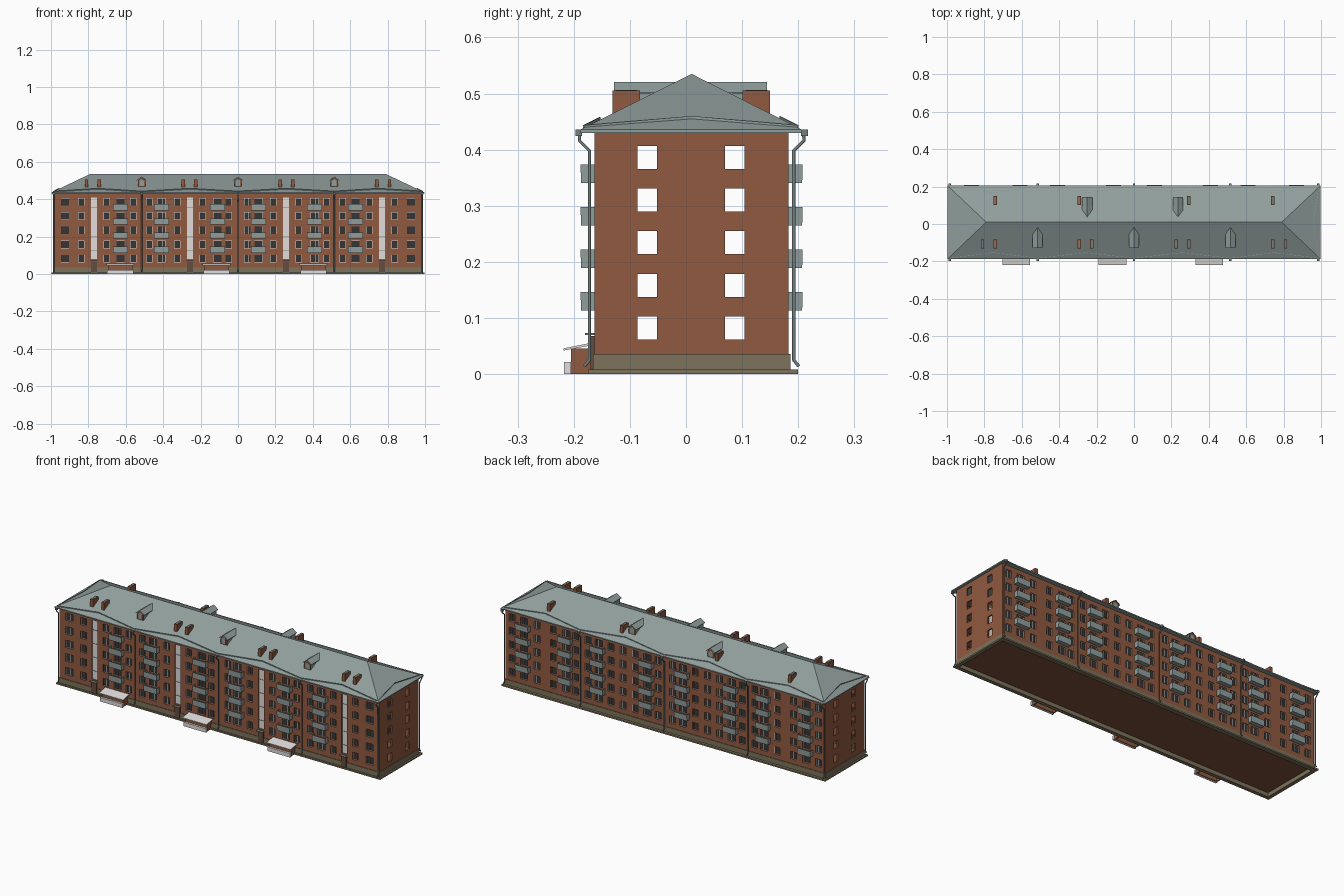
import bpy, bmesh, math
from mathutils import Vector

if "Cube" in bpy.data.objects:
    bpy.data.objects.remove(bpy.data.objects["Cube"])


def mat(name, r, g, b):
    m = bpy.data.materials.new(name)
    m.diffuse_color = (r, g, b, 1)
    m.use_nodes = True
    m.node_tree.nodes["Principled BSDF"].inputs["Base Color"].default_value = m.diffuse_color
    return m


BRICK = mat("red_brick", 0.28, 0.1, 0.05)
ROOF = mat("grey_sheet_metal", 0.28, 0.345, 0.335)
PIPE = mat("pipe_metal", 0.17, 0.21, 0.205)
STONE = mat("olive_plinth", 0.205, 0.171, 0.105)
WHITE = mat("white_paint", 0.75, 0.73, 0.72)
GLASS = mat("dark_glass", 0.035, 0.035, 0.036)
DOOR = mat("brown_door", 0.12, 0.075, 0.05)
FLOOR = mat("brown_floor", 0.2, 0.08, 0.045)

YF, YB, XE = -0.163, 0.183, 0.985        # wall planes
Z0, Z1 = 0.035, 0.432                    # wall bottom and top
ROWS = [0.062 + 0.0758 * i for i in range(5)]
WH = 0.041                               # window height
RIDGE_Y, RIDGE_Z, RIDGE_X = 0.01, 0.535, 0.79
EF, EB, EX, EZ = -0.188, 0.206, 0.998, 0.436


class Part:
    """Collects geometry for one object."""

    def __init__(self, name, *mats):
        self.name, self.mats, self.bm = name, mats, bmesh.new()

    def face(self, pts, mi=0):
        f = self.bm.faces.new([self.bm.verts.new(p) for p in pts])
        f.material_index = mi

    def prism(self, prof, d, mi=0):
        """Extrude a closed loop of points along vector d."""
        a = [Vector(p) for p in prof]
        b = [p + Vector(d) for p in a]
        self.face(a[::-1], mi)
        self.face(b, mi)
        for i in range(len(a)):
            j = (i + 1) % len(a)
            self.face([a[i], a[j], b[j], b[i]], mi)

    def box(self, x0, x1, y0, y1, z0, z1, mi=0):
        self.prism([(x0, y0, z0), (x1, y0, z0), (x1, y1, z0), (x0, y1, z0)], (0, 0, z1 - z0), mi)

    def ring(self, x, y0, y1, t, z0, z1):
        """Rectangular rim, t wide, measured inward."""
        self.box(-x, x, y0, y0 + t, z0, z1)
        self.box(-x, x, y1 - t, y1, z0, z1)
        for s in (-1, 1):
            a, b = sorted((s * x, s * (x - t)))
            self.box(a, b, y0 + t, y1 - t, z0, z1)

    def done(self, outward=None):
        """Make the object; open sheets are turned to face outward."""
        bm = self.bm
        bmesh.ops.remove_doubles(bm, verts=bm.verts, dist=1e-5)
        bmesh.ops.recalc_face_normals(bm, faces=bm.faces)
        if outward and sum(f.normal.dot(outward) * f.calc_area() for f in bm.faces) < 0:
            bmesh.ops.reverse_faces(bm, faces=bm.faces)
        me = bpy.data.meshes.new(self.name)
        bm.to_mesh(me)
        bm.free()
        for m in self.mats:
            me.materials.append(m)
        ob = bpy.data.objects.new(self.name, me)
        bpy.context.collection.objects.link(ob)


def facade(name, place, u0, u1, holes, pane=True):
    """Wall grid with openings; place(u, depth, z) maps to space. hole = (u0, u1, z0, z1, kind)."""
    wall = Part(name + "_wall", BRICK)
    out = place(0, 0, 0) - place(0, 1, 0)
    us = sorted({u0, u1} | {round(v, 4) for h in holes for v in h[:2]})
    zs = sorted({Z0, Z1} | {round(v, 4) for h in holes for v in h[2:4]})
    for a, b in zip(us, us[1:]):
        for c, d in zip(zs, zs[1:]):
            u, z = (a + b) / 2, (c + d) / 2
            if not any(h[0] < u < h[1] and h[2] < z < h[3] for h in holes):
                wall.face([place(a, 0, c), place(b, 0, c), place(b, 0, d), place(a, 0, d)])
    panes = Part(name + "_windows", GLASS, WHITE, PIPE)
    for a, b, c, d, kind in holes:
        loop = [(a, c), (b, c), (b, d), (a, d)]
        for (p, q), (r, s) in zip(loop, loop[1:] + loop[:1]):      # reveals
            wall.face([place(p, 0, q), place(r, 0, s), place(r, 0.008, s), place(p, 0.008, q)])
        if not pane:
            continue
        stair = kind == "stair"
        panes.prism([place(u, 0.006, z) for u, z in loop], out * -0.002, 1 if stair else 0)
        t = 0.0015

        def bar(p, q, r, s, mi):
            panes.prism([place(p, 0.004, r), place(q, 0.004, r), place(q, 0.004, s), place(p, 0.004, s)],
                        out * -0.002, mi)
        if stair:
            for z in ROWS[1:]:
                bar(a, b, z - 0.012, z - 0.0105, 2)
        else:
            bar(a, a + t, c, d, 1)
            bar(b - t, b, c, d, 1)
            bar(a + t, b - t, c, c + t, 1)
            bar(a + t, b - t, d - t, d, 1)
            m = a + (b - a) * 0.62
            bar(m - t / 2, m + t / 2, c + t, d - t, 1)
    wall.done(out)
    if pane:
        panes.done()
    else:
        panes.bm.free()


def columns(cols):
    return [(u - w / 2, u + w / 2, z, z + WH, "win") for u, w in cols for z in ROWS]


# front and back walls, mirrored about x = 0
STAIRS = [-0.77, -0.257, 0.257, 0.77]
FRONT_BALC = [0.11, 0.41, 0.628]
BACK_BALC = [0.11, 0.41, 0.61, 0.87]
front = [(0.05, .034), (0.11, .045), (0.188, .034), (0.325, .034), (0.41, .045), (0.475, .034),
         (0.56, .034), (0.628, .045), (0.702, .034), (0.838, .034), (0.925, .045)]
back = [(0.045, .036), (0.11, .045), (0.185, .036), (0.26, .036), (0.335, .036), (0.41, .045),
        (0.475, .036), (0.552, .036), (0.61, .045), (0.69, .036), (0.79, .036), (0.87, .045), (0.945, .036)]
both = lambda cols: [(s * u, w) for u, w in cols for s in (-1, 1)]
facade("front", lambda u, d, z: Vector((u, YF + d, z)), -XE, XE,
       columns(both(front)) + [(x - 0.017, x + 0.017, 0.08, 0.41, "stair") for x in STAIRS])
facade("back", lambda u, d, z: Vector((u, YB - d, z)), -XE, XE, columns(both(back)))

# end walls with open windows
ends = columns([(-0.069, 0.035), (0.087, 0.035)])
facade("right_end", lambda u, d, z: Vector((XE - d, u, z)), YF, YB, ends, False)
facade("left_end", lambda u, d, z: Vector((-XE + d, u, z)), YF, YB, ends, False)

# plinth, pavement and floor
p = Part("plinth", STONE)
p.ring(0.989, YF - 0.003, YB + 0.003, 0.012, 0.0, 0.036)
p.done()
p = Part("pavement", STONE)
p.ring(0.998, YF - 0.012, 0.2, 0.02, 0.0, 0.008)
p.done()
p = Part("ground_floor", FLOOR)
p.box(-0.98, 0.98, YF + 0.005, YB - 0.005, 0.022, 0.028)
p.done()

# hipped roof
p = Part("hip_roof", ROOF)
low = [(-EX, EF, 0.43), (EX, EF, 0.43), (EX, EB, 0.43), (-EX, EB, 0.43)]
top = [(x, y, EZ) for x, y, z in low]
ra, rb = (-RIDGE_X, RIDGE_Y, RIDGE_Z), (RIDGE_X, RIDGE_Y, RIDGE_Z)
p.face(low[::-1])
for i in range(4):
    j = (i + 1) % 4
    p.face([low[i], low[j], top[j], top[i]])
p.face([top[0], top[1], rb, ra])
p.face([top[1], top[2], rb])
p.face([top[2], top[3], ra, rb])
p.face([top[3], top[0], ra])
p.done()


def roof_z(x, y):
    h = RIDGE_Z - EZ
    edge = EF if y < RIDGE_Y else EB
    return min(RIDGE_Z - h * (y - RIDGE_Y) / (edge - RIDGE_Y),
               EZ + h * (EX - abs(x)) / (EX - RIDGE_X))


# zigzag gutters standing on the roof, falling to the downpipes
PIPES = [-0.985, -0.515, 0, 0.515, 0.985]
p = Part("roof_gutters", ROOF)
runs = []
for eave, mid in ((EF + 0.006, -0.152), (EB - 0.006, 0.168)):
    pts = []
    for a, b in zip(PIPES, PIPES[1:]):
        pts += [(a, eave), ((a + b) / 2, mid)]
    runs.append(pts + [(PIPES[-1], eave)])
for s in (-1, 1):
    runs.append([(s * 0.988, EF + 0.006), (s * 0.957, RIDGE_Y), (s * 0.988, EB - 0.006)])
for run in runs:
    for (x0, y0), (x1, y1) in zip(run, run[1:]):
        n = Vector((y1 - y0, x0 - x1, 0)).normalized() * 0.0015
        a, b = Vector((x0, y0, roof_z(x0, y0) - 0.002)), Vector((x1, y1, roof_z(x1, y1) - 0.002))
        up = Vector((0, 0, 0.0065))
        p.prism([a, b, b + up, a + up], n)
p.done()

# downpipes with hopper heads
cu = bpy.data.curves.new("downpipes", "CURVE")
cu.dimensions, cu.bevel_depth, cu.bevel_resolution, cu.use_fill_caps = "3D", 0.0034, 1, True
p = Part("pipe_hoppers", PIPE)
for x in PIPES:
    for w, s in ((YF, -1), (YB, 1)):
        path = [(0.027, 0.428), (0.027, 0.416), (0.009, 0.398), (0.009, 0.025), (0.018, 0.014)]
        sp = cu.splines.new("POLY")
        sp.points.add(len(path) - 1)
        for pt, (d, z) in zip(sp.points, path):
            pt.co = (x, w + s * d, z, 1)
        y = w + s * 0.028
        p.box(x - 0.006, x + 0.006, y - 0.006, y + 0.006, 0.424, 0.436)
p.done()
cu.materials.append(PIPE)
ob = bpy.data.objects.new("downpipes", cu)
bpy.context.collection.objects.link(ob)
bpy.context.view_layer.objects.active = ob
ob.select_set(True)
bpy.ops.object.convert(target="MESH")

# balconies: slab plus leaning sheet-metal parapet, floors 2 to 5
p = Part("balconies", ROOF)
for w, s, xs in ((YF, -1, FRONT_BALC), (YB, 1, BACK_BALC)):
    for x in [k * v for v in xs for k in (-1, 1)]:
        for z in [0.113 + 0.0758 * i for i in range(4)]:
            y = lambda d: w + s * d
            a, b = x - 0.04, x + 0.04
            p.prism([(a, y(0), z), (a, y(0.022), z), (a, y(0.022), z + 0.004), (a, y(0), z + 0.004)], (b - a, 0, 0))
            p.prism([(a, y(0.021), z), (a, y(0.024), z), (a, y(0.025), z + 0.033), (a, y(0.022), z + 0.033)],
                    (b - a, 0, 0))
            for e in (a, b - 0.002):
                p.prism([(e, y(0), z), (e, y(0.021), z), (e, y(0.024), z + 0.033), (e, y(0), z + 0.033)], (0.002, 0, 0))
p.done()

# chimneys with dark flues
p = Part("chimneys", BRICK, PIPE)
spots = [(x, -0.131) for x in (0.225, 0.293, 0.742, 0.81)] + [(x, 0.101) for x in (0.293, 0.742)]
for x, y in [(s * x, y) for x, y in spots for s in (-1, 1)]:
    p.box(x - 0.009, x + 0.009, y, y + 0.049, 0.44, 0.505)
    p.box(x - 0.005, x + 0.005, y + 0.005, y + 0.044, 0.505, 0.506, 1)
p.done()

# gabled roof dormers with brick fronts
p = Part("roof_dormers", ROOF, BRICK)
for x, y, s in [(v, -0.122, 1) for v in (-0.515, 0, 0.515)] + [(v, 0.138, -1) for v in (-0.25, 0.235)]:
    house = lambda w, z0, z1, z2, yy: [(x - w, yy, z0), (x + w, yy, z0), (x + w, yy, z1), (x, yy, z2), (x - w, yy, z1)]
    p.prism(house(0.02, 0.455, 0.502, 0.516, y), (0, s * 0.09, 0))
    p.prism(house(0.02, 0.455, 0.502, 0.516, y - s * 0.002), (0, s * 0.002, 0), 1)
    p.prism(house(0.012, 0.472, 0.498, 0.506, y - s * 0.003), (0, s * 0.001, 0))
    p.prism([(x - 0.027, y - s * 0.006, 0.499), (x, y - s * 0.006, 0.517), (x + 0.027, y - s * 0.006, 0.499),
             (x + 0.027, y - s * 0.006, 0.502), (x, y - s * 0.006, 0.521), (x - 0.027, y - s * 0.006, 0.502)],
            (0, s * 0.108, 0))
p.done()

# stair doors with small hoods
p = Part("entrance_doors", DOOR, PIPE)
for x in STAIRS:
    p.box(x - 0.016, x + 0.016, YF - 0.007, YF + 0.002, 0.006, 0.068)
    p.box(x - 0.02, x + 0.02, YF - 0.017, YF, 0.07, 0.073, 1)
p.done()

# basement porches: open brick shed, sloping white roof, white step
p = Part("basement_porches", BRICK, WHITE)
for x in (-0.63, -0.115, 0.403):
    for e in (x - 0.066, x + 0.06):
        p.box(e, e + 0.006, -0.205, YF, 0, 0.046)
    p.box(x - 0.06, x + 0.06, -0.205, -0.2, 0, 0.044)
    p.prism([(x - 0.074, -0.218, 0.042), (x - 0.074, -0.218, 0.046), (x - 0.074, YF, 0.057), (x - 0.074, YF, 0.052)],
            (0.148, 0, 0), 1)
    p.box(x - 0.07, x + 0.07, -0.217, -0.205, 0, 0.022, 1)
p.done()
